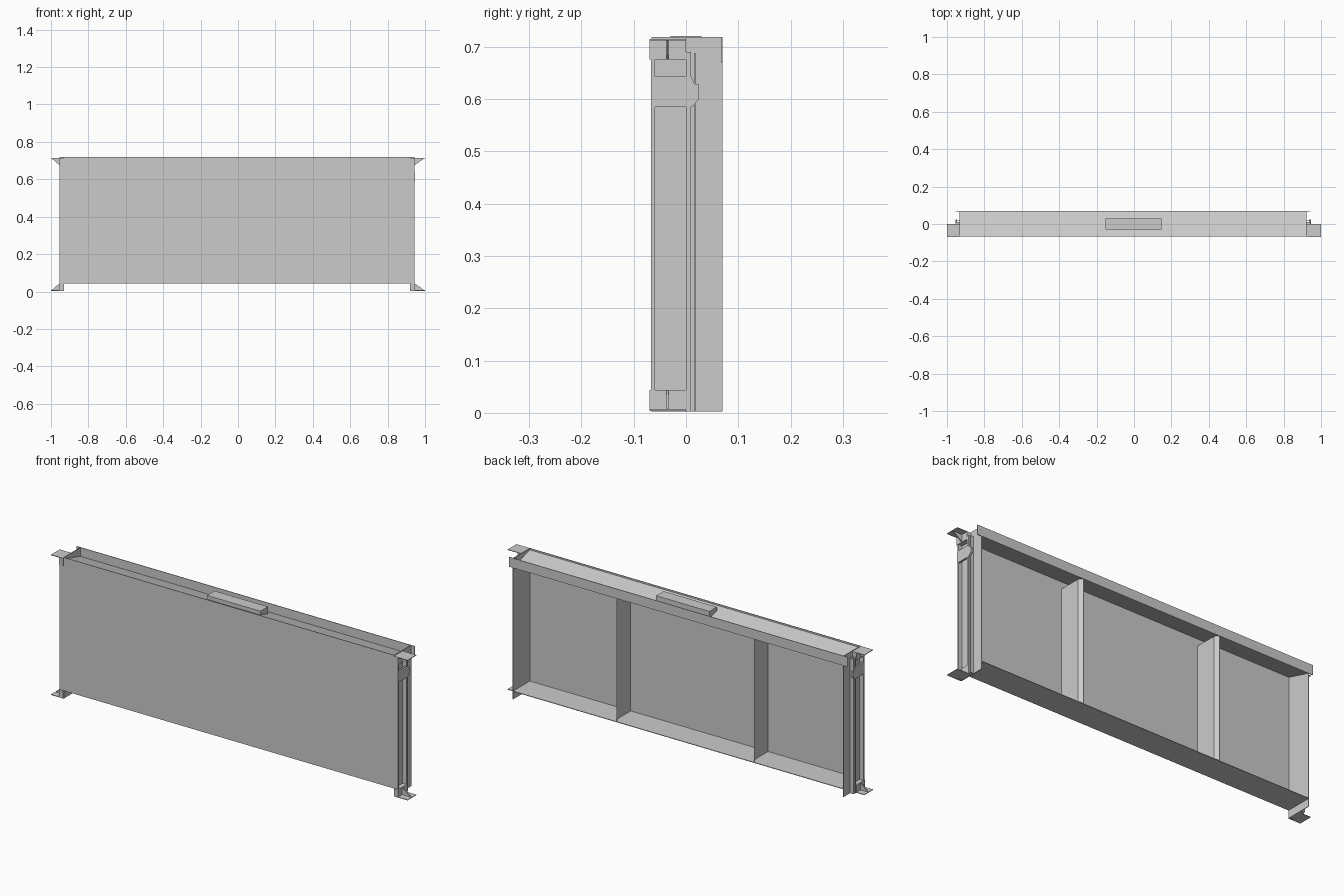
import bpy, bmesh
from mathutils import Vector

if "Cube" in bpy.data.objects:
    bpy.data.objects.remove(bpy.data.objects["Cube"])

CX = -0.005           # body centre
INNER, OUTER = 0.928, 0.949
FRONT, BACK = -0.066, 0.070
T = 0.003             # sheet thickness


def prism(name, pts, depth):
    """Extrude a planar 3D polygon along the depth vector."""
    bm = bmesh.new()
    face = bm.faces.new([bm.verts.new(p) for p in pts])
    ext = bmesh.ops.extrude_face_region(bm, geom=[face])
    verts = [g for g in ext["geom"] if isinstance(g, bmesh.types.BMVert)]
    bmesh.ops.translate(bm, verts=verts, vec=Vector(depth))
    bmesh.ops.recalc_face_normals(bm, faces=bm.faces)
    mesh = bpy.data.meshes.new(name)
    bm.to_mesh(mesh)
    bm.free()
    obj = bpy.data.objects.new(name, mesh)
    bpy.context.collection.objects.link(obj)
    return obj


def box(name, x, y, z):
    pts = [(x[0], y[0], z[0]), (x[1], y[0], z[0]),
           (x[1], y[1], z[0]), (x[0], y[1], z[0])]
    return prism(name, pts, (0, 0, z[1] - z[0]))


def along_x(name, yz, x0, x1):
    return prism(name, [(x0, y, z) for y, z in yz], (x1 - x0, 0, 0))


L, R = CX - INNER, CX + INNER

# Front sheet, bottom shelf, sloping top shelf and rear lip
box("front_panel", (L, R), (FRONT, FRONT + T), (0.042, 0.718))
box("bottom_shelf", (L, R), (FRONT, BACK), (0.042, 0.042 + T))
along_x("top_shelf", [(FRONT, 0.708), (BACK, 0.669), (BACK, 0.672), (FRONT, 0.711)], L, R)
box("rear_lip", (CX - OUTER, CX + OUTER), (BACK - T, BACK), (0.669, 0.718))

# Pad on the top shelf
along_x("top_pad", [(-0.03, 0.698), (0.03, 0.681), (0.03, 0.72), (-0.03, 0.72)], -0.152, 0.147)

# Vertical stiffeners with a bent rear edge
for i, x in enumerate((0.357, -0.413)):
    profile = [(x, FRONT + T), (x, 0.047), (x - 0.014, 0.067),
               (x - 0.017, 0.067), (x - T, 0.046), (x - T, FRONT + T)]
    prism(f"stiffener_{i + 1}", [(a, b, 0.045) for a, b in profile], (0, 0, 0.627))

for s, side in ((1, "right"), (-1, "left")):
    def X(v):
        return CX + s * v

    # End plate
    box(f"end_plate_{side}", (X(INNER - T), X(INNER)), (FRONT, BACK), (0.003, 0.718))

    # Guide rail: front flange, rear flange and thin rear fin
    box(f"rail_front_{side}", (X(INNER), X(OUTER)), (-0.067, -0.059), (0.003, 0.712))
    box(f"rail_rear_{side}", (X(INNER), X(OUTER)), (0.0, 0.010), (0.003, 0.69))
    box(f"rail_fin_{side}", (X(INNER), X(OUTER - 0.002)), (0.015, 0.018), (0.003, 0.688))

    # Latch strap with a chamfered tongue
    latch = [(-0.067, 0.585), (0.012, 0.585), (0.025, 0.6), (0.025, 0.627),
             (0.016, 0.629), (0.010, 0.643), (-0.067, 0.643)]
    along_x(f"latch_{side}", latch, X(OUTER - 0.008), X(OUTER + 0.001))

    # Corner brackets: upright leg, flat leg and triangular gusset
    tip = s * 1.0
    for place, z, d in (("top", 0.715, -1), ("bottom", 0.004, 1)):
        zs = sorted((z, z + d * 0.04))
        ts = sorted((z, z + d * T))
        box(f"bracket_leg_{place}_{side}", (X(INNER), X(OUTER + 0.002)), (-0.07, 0.0), zs)
        box(f"bracket_plate_{place}_{side}", (X(OUTER), tip), (-0.07, 0.0), ts)
        prism(f"bracket_gusset_{place}_{side}",
              [(X(OUTER), -0.037, z), (tip, -0.037, z), (X(OUTER), -0.037, z + d * 0.04)],
              (0, 0.004, 0))
